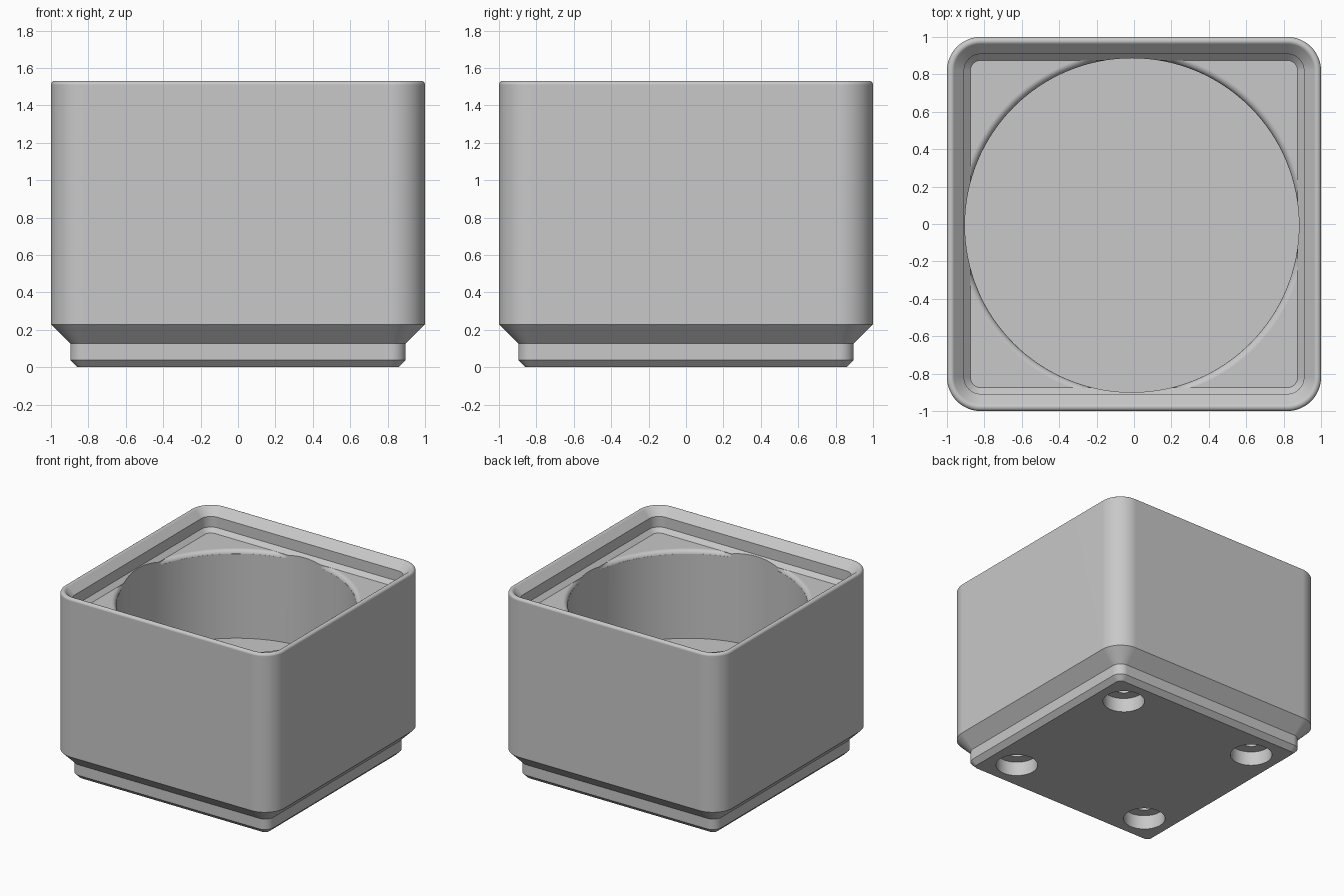
import bpy, bmesh, math

if "Cube" in bpy.data.objects:
    bpy.data.objects.remove(bpy.data.objects["Cube"])

K = 2 / 41.5            # working unit (outer width 41.5) to scene unit
CORNER = 17.0           # centre of every rounded corner
SEG = 16                # segments per rounded corner


def make_object(name, rings):
    """Closed solid lofted through rings with equal point counts."""
    bm = bmesh.new()
    loops = [[bm.verts.new((x * K, y * K, z * K)) for x, y, z in r] for r in rings]
    n = len(loops[0])
    for a, b in zip(loops, loops[1:]):
        for i in range(n):
            j = (i + 1) % n
            bm.faces.new((a[i], a[j], b[j], b[i]))
    bm.faces.new(loops[0][::-1])
    bm.faces.new(loops[-1])
    bmesh.ops.recalc_face_normals(bm, faces=bm.faces)
    me = bpy.data.meshes.new(name)
    bm.to_mesh(me)
    bm.free()
    ob = bpy.data.objects.new(name, me)
    bpy.context.collection.objects.link(ob)
    return ob


def rounded_square(half, z):
    r = half - CORNER
    pts = []
    for q in range(4):
        sx, sy = [(1, 1), (-1, 1), (-1, -1), (1, -1)][q]
        for s in range(SEG + 1):
            a = math.pi / 2 * (q + s / SEG)
            pts.append((sx * CORNER + r * math.cos(a), sy * CORNER + r * math.sin(a), z))
    return pts


def circle(cx, cy, r, z, n=128, limit=99):
    clamp = lambda v: max(-limit, min(limit, v))
    return [(clamp(cx + r * math.cos(2 * math.pi * i / n)),
             clamp(cy + r * math.sin(2 * math.pi * i / n)), z) for i in range(n)]


def cut(target, cutter):
    cutter.hide_render = True
    mod = target.modifiers.new("cut", 'BOOLEAN')
    mod.operation = 'DIFFERENCE'
    mod.solver = 'EXACT'
    mod.object = cutter
    bpy.context.view_layer.objects.active = target
    bpy.ops.object.modifier_apply(modifier=mod.name)
    bpy.data.objects.remove(cutter)


# Bin body: stepped foot, walls, rounded lip and recessed ledge
FLOOR = 28.0
profile = [(17.8, 0), (18.6, 0.8), (18.6, 2.6), (20.75, 4.75)]
R = 0.45
for i in range(10):
    a = math.radians(135 * i / 9)
    profile.append((20.3 + R * math.cos(a), 31.31 + R * math.sin(a)))
profile += [(18.85, FLOOR + 2.5), (18.85, FLOOR + 0.7), (18.15, FLOOR)]
body = make_object("bin_body", [rounded_square(h, z) for h, z in profile])

# Round pocket with a softened upper rim
CX, CY, PR, FIL = -0.23, -0.14, 18.53, 0.75
cut(body, make_object("pocket_cutter",
                      [circle(CX, CY, PR, 13.0), circle(CX, CY, PR, FLOOR + 2)]))
rim = [circle(CX, CY, PR - 1.5, FLOOR - FIL, limit=18.13)]
for i in range(1, 9):
    a = math.pi / 2 * i / 8
    rim.append(circle(CX, CY, PR + FIL * (1 - math.cos(a)),
                      FLOOR - FIL + FIL * math.sin(a), limit=18.13))
rim.append(circle(CX, CY, PR + FIL, FLOOR + 0.3, limit=18.13))
cut(body, make_object("rim_cutter", rim))

# Stepped holes under the foot
for x in (-13, 13):
    for y in (-13, 13):
        cut(body, make_object("foot_hole_cutter", [
            circle(x, y, 3.25, -1, 48), circle(x, y, 3.25, 2.4, 48),
            circle(x, y, 1.5, 2.4, 48), circle(x, y, 1.5, 6, 48)]))

# Material and shading
mat = bpy.data.materials.new("light_grey")
mat.diffuse_color = (0.58, 0.58, 0.58, 1)
mat.use_nodes = True
mat.node_tree.nodes["Principled BSDF"].inputs["Base Color"].default_value = mat.diffuse_color
body.data.materials.clear()
body.data.materials.append(mat)
bpy.ops.object.select_all(action='DESELECT')
body.select_set(True)
bpy.context.view_layer.objects.active = body
bpy.ops.object.shade_smooth_by_angle(angle=math.radians(30))
wn = body.modifiers.new("weighted_normals", 'WEIGHTED_NORMAL')
wn.keep_sharp = True
